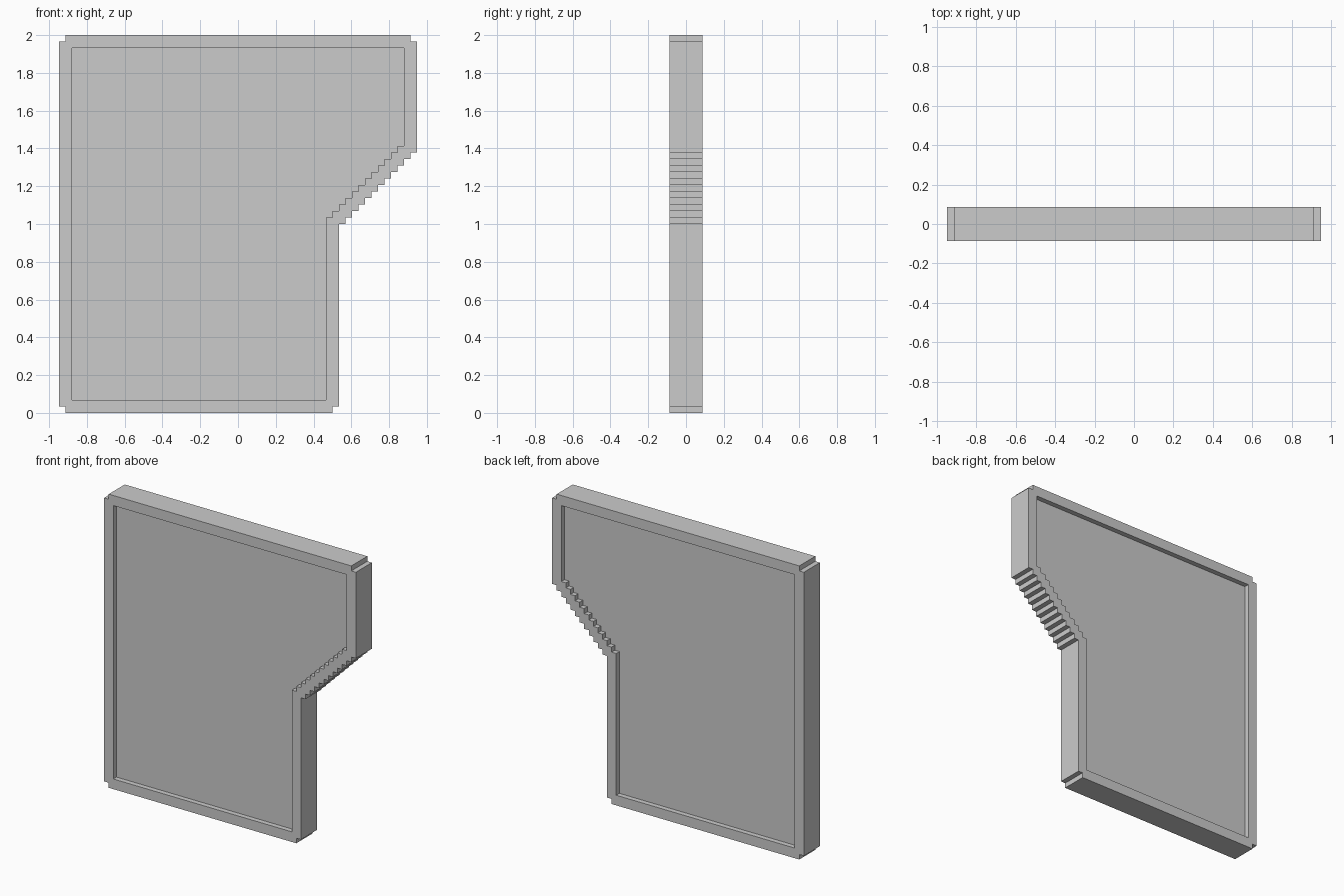
import bpy, bmesh

if "Cube" in bpy.data.objects:
    bpy.data.objects.remove(bpy.data.objects["Cube"])

U = 2 / 58          # one block unit; the model is 55 x 5 x 58 units


def stairs(x, z, count):
    """Rising staircase of one-unit treads starting at (x, z)."""
    pts = []
    for i in range(count):
        pts += [(x + i, z + i), (x + i + 1, z + i)]
    return pts


# Outer profile: notched corners and a stepped slope on the right
outer = ([(0, 1), (1, 1), (1, 0), (42, 0), (42, 1), (43, 1)]
         + stairs(43, 29, 12)
         + [(55, 57), (54, 57), (54, 58), (1, 58), (1, 57), (0, 57)])

# Inner profile: edge of the recess
inner = [(2, 2), (41, 2)] + stairs(41, 30, 12) + [(53, 56), (2, 56)]

bm = bmesh.new()


def loop(profile, y):
    return [bm.verts.new(((x - 27.5) * U, y * U, z * U)) for x, z in profile]


def wall(a, b):
    n = len(a)
    for i in range(n):
        j = (i + 1) % n
        bm.faces.new((a[i], a[j], b[j], b[i]))


def ring_edges(vs):
    return [bm.edges.get((vs[i], vs[i - 1])) for i in range(len(vs))]


# Outside wall
rims = {s: loop(outer, 2.5 * s) for s in (-1, 1)}
wall(rims[-1], rims[1])

# Raised border, recess wall and recessed panel on front and back
for s in (-1, 1):
    lip = loop(inner, 2.5 * s)
    floor = loop(inner, 1.5 * s)
    wall(lip, floor)
    bm.faces.new(floor)
    bmesh.ops.triangle_fill(bm, use_beauty=True, normal=(0, s, 0),
                            edges=ring_edges(rims[s]) + ring_edges(lip))

bmesh.ops.recalc_face_normals(bm, faces=bm.faces[:])
mesh = bpy.data.meshes.new("bordered_panel")
bm.to_mesh(mesh)
bm.free()
obj = bpy.data.objects.new("bordered_panel", mesh)
bpy.context.collection.objects.link(obj)
